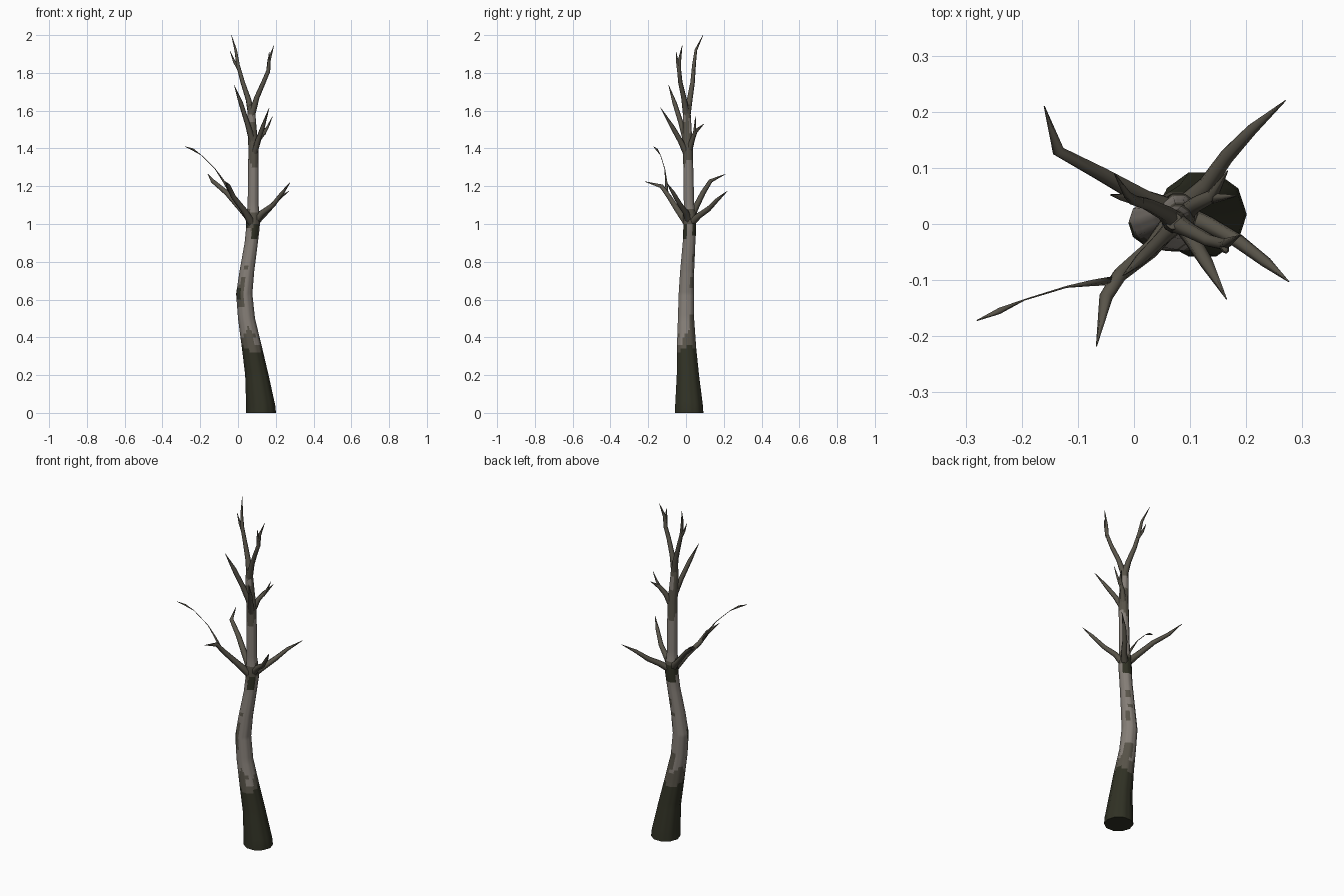
import bpy, bmesh, math
from mathutils import Vector


def material(name, rgb):
    m = bpy.data.materials.new(name)
    m.diffuse_color = (*rgb, 1)
    return m


LIGHT, MID, DARK = 0, 1, 2
MATS = [material("pale_bark", (0.235, 0.21, 0.185)),
        material("brown_grey_bark", (0.098, 0.088, 0.067)),
        material("dark_mossy_bark", (0.030, 0.031, 0.018))]


def tube(name, rings, paint):
    """Skin a list of point rings, cap both ends, colour faces by paint(centre)."""
    bm = bmesh.new()
    vs = [[bm.verts.new(p) for p in r] for r in rings]
    n = len(vs[0])
    for a, b in zip(vs, vs[1:]):
        for i in range(n):
            j = (i + 1) % n
            bm.faces.new((a[i], a[j], b[j], b[i]))
    bm.faces.new(vs[0][::-1])
    bm.faces.new(vs[-1])
    bmesh.ops.recalc_face_normals(bm, faces=bm.faces[:])
    for f in bm.faces:
        f.material_index = paint(f.calc_center_median())
        f.smooth = len(f.verts) == 4
    me = bpy.data.meshes.new(name)
    bm.to_mesh(me)
    bm.free()
    for m in MATS:
        me.materials.append(m)
    ob = bpy.data.objects.new(name, me)
    bpy.context.collection.objects.link(ob)
    return ob


# Trunk: (x, y, z, radius)
TRUNK = [(0.122, 0.017, 0, 0.079), (0.12, 0.016, 0.04, 0.077), (0.10, 0.01, 0.2, 0.062),
         (0.075, 0.003, 0.34, 0.054), (0.045, 0.0, 0.5, 0.045), (0.033, 0.002, 0.63, 0.043),
         (0.047, 0.006, 0.75, 0.039), (0.07, 0.016, 0.9, 0.035), (0.079, 0.02, 0.98, 0.036),
         (0.08, 0.019, 1.04, 0.036), (0.08, 0.016, 1.1, 0.029), (0.082, 0.01, 1.4, 0.027),
         (0.075, 0.007, 1.5, 0.024), (0.071, 0.005, 1.58, 0.021), (0.071, 0.005, 1.63, 0.015)]


def trunk_at(z):
    for a, b in zip(TRUNK, TRUNK[1:]):
        if z <= b[2]:
            t = (z - a[2]) / (b[2] - a[2])
            return [p + (q - p) * t for p, q in zip(a, b)]
    return TRUNK[-1]


def trunk_ring(z, sides=10, split=3):
    x, y, _, r = trunk_at(z)
    corners = [Vector((x + r * math.cos(k * math.tau / sides),
                       y + r * math.sin(k * math.tau / sides), z)) for k in range(sides)]
    return [corners[k].lerp(corners[(k + 1) % sides], s / split)
            for k in range(sides) for s in range(split)]


# Bark patches: (angle, z, half angle, half height, colour); front is -90 degrees
PATCHES = [(-150, 0.63, 35, 0.035, DARK), (-125, 0.62, 32, 0.06, MID), (-110, 0.68, 18, 0.035, MID),
           (-100, 0.77, 22, 0.015, MID), (-45, 0.38, 22, 0.02, LIGHT), (60, 0.83, 25, 0.02, MID),
           (70, 0.75, 22, 0.018, MID), (40, 0.69, 15, 0.03, MID), (60, 0.47, 40, 0.05, MID),
           (-60, 0.96, 30, 0.04, DARK), (90, 0.99, 60, 0.045, DARK), (-170, 1.0, 40, 0.03, DARK),
           (-90, 1.56, 60, 0.025, LIGHT), (70, 1.52, 50, 0.04, LIGHT)]


def paint_trunk(c):
    x, y, _, r = trunk_at(c.z)
    a = math.degrees(math.atan2(c.y - y, c.x - x))
    for pa, pz, ha, hz, col in PATCHES:
        if abs((a - pa + 180) % 360 - 180) < ha and abs(c.z - pz) < hz:
            return col
    wave = math.sin(math.radians(a * 2 + 60))
    if c.z < 0.335 + 0.02 * wave:
        return DARK
    if c.z < 0.42 + 0.03 * math.sin(math.radians(a * 3)):
        return MID
    if 0.98 + 0.03 * wave < c.z < 1.07 + 0.02 * wave:
        return MID
    return MID if c.z > 1.32 + 0.03 * wave else LIGHT


levels = sorted({p[2] for p in TRUNK} | {round(i * 0.02, 2) for i in range(82)})
tube("trunk", [trunk_ring(z) for z in levels], paint_trunk)


def branch(name, pts, sides=6):
    """Tapered limb through (x, y, z, radius) points."""
    ps = [Vector(p[:3]) for p in pts]
    rings = []
    for i, p in enumerate(ps):
        t = (ps[min(i + 1, len(ps) - 1)] - ps[max(i - 1, 0)]).normalized()
        u = t.cross(Vector((0.3, 1, 0.1))).normalized()
        v = t.cross(u)
        rings.append([p + pts[i][3] * (u * math.cos(k * math.tau / sides)
                                       + v * math.sin(k * math.tau / sides)) for k in range(sides)])
    tube(name, rings, lambda c: MID)


# Lower whorl of limbs
branch("lower_limb_back_left", [(0.08, 0.02, 1.01, 0.024), (0.02, 0.045, 1.075, 0.017),
       (-0.06, 0.09, 1.165, 0.014), (-0.135, 0.13, 1.228, 0.011), (-0.16, 0.21, 1.265, 0.001)])
branch("lower_limb_back_right", [(0.08, 0.02, 1.0, 0.022), (0.13, 0.07, 1.045, 0.016),
       (0.165, 0.12, 1.08, 0.014), (0.21, 0.168, 1.13, 0.010), (0.27, 0.22, 1.175, 0.001)])
branch("lower_limb_front_left", [(0.075, 0.01, 1.0, 0.023), (0.03, -0.045, 1.075, 0.017),
       (-0.025, -0.09, 1.145, 0.014), (-0.05, -0.13, 1.2, 0.012), (-0.067, -0.218, 1.225, 0.001)])
branch("lower_limb_front_right", [(0.085, 0.015, 1.01, 0.022), (0.13, 0.0, 1.06, 0.016),
       (0.185, -0.03, 1.1, 0.013), (0.235, -0.068, 1.165, 0.010), (0.276, -0.103, 1.22, 0.001)])
# Wispy twig on the front left limb
branch("wispy_twig", [(-0.03, -0.10, 1.15, 0.009), (-0.075, -0.105, 1.225, 0.006),
       (-0.12, -0.112, 1.29, 0.002), (-0.195, -0.135, 1.365, 0.0015),
       (-0.24, -0.155, 1.395, 0.006), (-0.28, -0.172, 1.41, 0.001)], 4)

# Middle limbs
branch("middle_limb_front_right", [(0.082, 0.01, 1.36, 0.020), (0.105, -0.03, 1.44, 0.014),
       (0.13, -0.07, 1.51, 0.012), (0.165, -0.134, 1.615, 0.001)])
branch("middle_limb_back_right", [(0.082, 0.01, 1.37, 0.020), (0.11, 0.035, 1.45, 0.014),
       (0.14, 0.05, 1.49, 0.012), (0.167, 0.095, 1.53, 0.001)])
branch("middle_twig_back_right", [(0.135, 0.045, 1.475, 0.010), (0.16, 0.048, 1.52, 0.006),
       (0.183, 0.05, 1.57, 0.001)])
branch("middle_limb_front_left", [(0.08, 0.005, 1.43, 0.020), (0.05, -0.025, 1.53, 0.014),
       (0.015, -0.06, 1.64, 0.012), (-0.02, -0.092, 1.735, 0.001)])

# Crown fork
branch("crown_limb_left", [(0.073, 0.004, 1.57, 0.020), (0.055, 0.02, 1.66, 0.015),
       (0.025, 0.035, 1.75, 0.012), (0.0, 0.042, 1.84, 0.010), (-0.012, 0.052, 1.92, 0.007),
       (-0.035, 0.09, 2.0, 0.001)])
branch("crown_twig_left", [(0.01, 0.04, 1.81, 0.010), (-0.02, 0.047, 1.86, 0.007),
       (-0.042, 0.052, 1.915, 0.001)])
branch("crown_limb_right", [(0.07, 0.004, 1.57, 0.020), (0.10, -0.012, 1.67, 0.014),
       (0.135, -0.03, 1.75, 0.012), (0.16, -0.036, 1.81, 0.011), (0.165, -0.034, 1.87, 0.009),
       (0.19, -0.02, 1.945, 0.001)])
branch("crown_twig_right", [(0.16, -0.036, 1.8, 0.010), (0.163, -0.046, 1.86, 0.007),
       (0.165, -0.052, 1.91, 0.001)])
